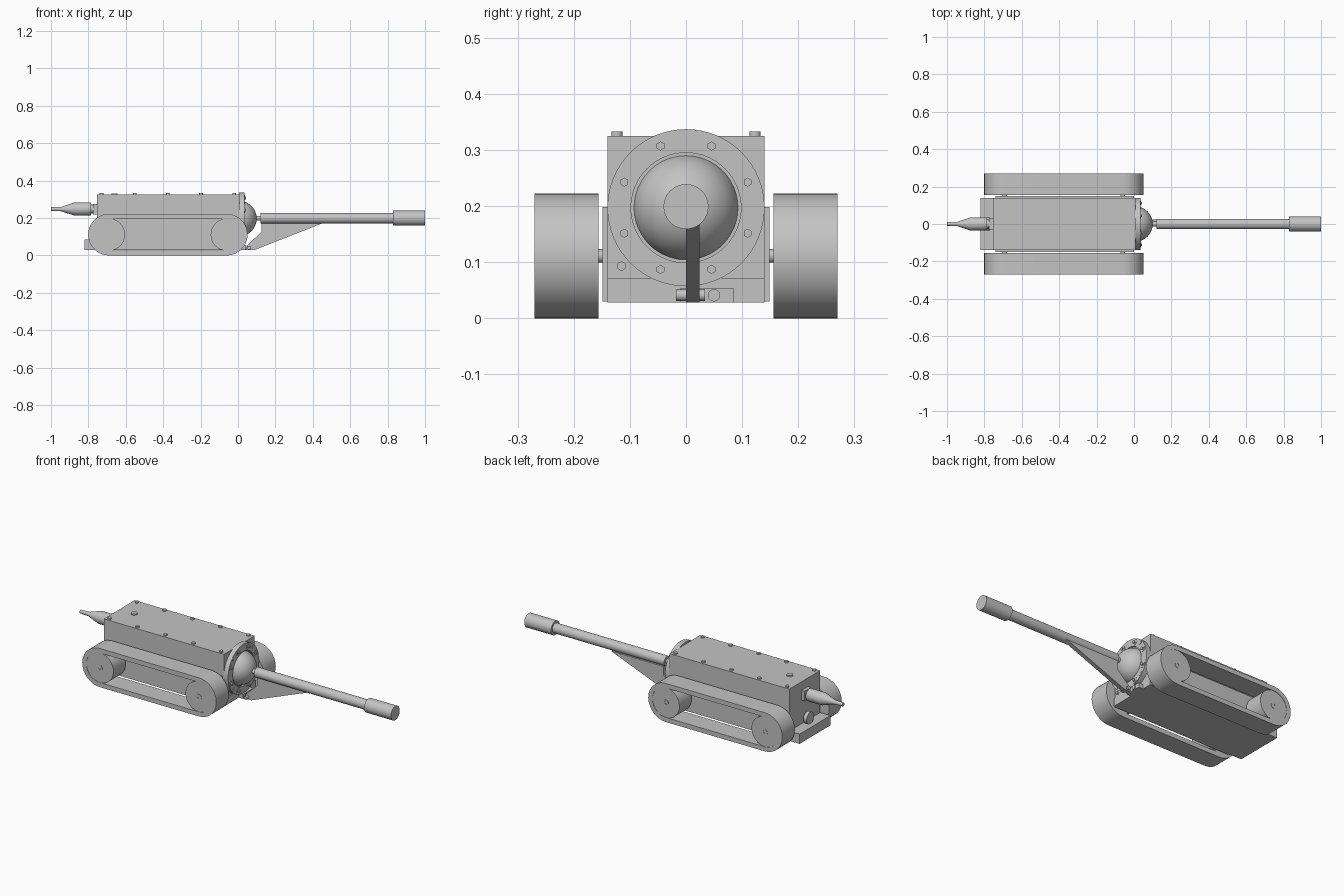
import bpy, bmesh, math
from mathutils import Matrix, Vector

cube = bpy.data.objects.get("Cube")
if cube:
    bpy.data.objects.remove(cube, do_unlink=True)

grey = bpy.data.materials.new("plain grey")
grey.use_nodes = True
grey.diffuse_color = (0.55, 0.55, 0.55, 1)
grey.node_tree.nodes["Principled BSDF"].inputs["Base Color"].default_value = grey.diffuse_color


def finish(name, bm):
    bmesh.ops.recalc_face_normals(bm, faces=bm.faces)
    mesh = bpy.data.meshes.new(name)
    bm.to_mesh(mesh)
    bm.free()
    mesh.materials.append(grey)
    ob = bpy.data.objects.new(name, mesh)
    bpy.context.collection.objects.link(ob)
    bpy.ops.object.select_all(action='DESELECT')
    ob.select_set(True)
    bpy.context.view_layer.objects.active = ob
    bpy.ops.object.shade_smooth_by_angle(angle=math.radians(35))
    return ob


def box(name, x, y, z):
    bm = bmesh.new()
    size = Matrix.Diagonal((x[1] - x[0], y[1] - y[0], z[1] - z[0], 1))
    mid = Matrix.Translation([sum(r) / 2 for r in (x, y, z)])
    bmesh.ops.create_cube(bm, size=1, matrix=mid @ size)
    return finish(name, bm)


def lathe(name, profile, origin, axis, n=32):
    """Revolve (distance along axis, radius) pairs around an axis through origin."""
    bm = bmesh.new()
    turn = Vector((0, 0, 1)).rotation_difference(Vector(axis)).to_matrix()
    rings = []
    for d, r in profile:
        ring = []
        for i in range(n):
            a = math.tau * i / n
            p = Vector((r * math.cos(a), r * math.sin(a), d))
            ring.append(bm.verts.new(Vector(origin) + turn @ p))
        rings.append(ring)
    for a, b in zip(rings, rings[1:]):
        for i in range(n):
            j = (i + 1) % n
            bm.faces.new((a[i], a[j], b[j], b[i]))
    bm.faces.new(rings[0])
    bm.faces.new(rings[-1])
    return finish(name, bm)


def rod(name, origin, axis, length, r, n=32):
    return lathe(name, [(0, r), (length, r)], origin, axis, n)


def stadium(r, z, n=20):
    """Rounded track outline around both wheel centres."""
    pts = []
    for cx, start in ((FRONT, -math.pi / 2), (REAR, math.pi / 2)):
        for i in range(n + 1):
            a = start + math.pi * i / n
            pts.append((cx + r * math.cos(a), z + r * math.sin(a)))
    return pts


def track_belt(name, y0, y1):
    bm = bmesh.new()
    loops = [[bm.verts.new((x, y, z)) for x, z in stadium(r, AXLE_Z)]
             for y, r in ((y0, 0.111), (y1, 0.111), (y1, 0.085), (y0, 0.085))]
    n = len(loops[0])
    for k in range(4):
        a, b = loops[k], loops[(k + 1) % 4]
        for i in range(n):
            j = (i + 1) % n
            bm.faces.new((a[i], a[j], b[j], b[i]))
    return finish(name, bm)


def plate(name, outline, y0, y1):
    """Extrude an x-z outline across y."""
    bm = bmesh.new()
    a, b = [[bm.verts.new((x, y, z)) for x, z in outline] for y in (y0, y1)]
    bm.faces.new(a)
    bm.faces.new(b)
    for i in range(len(a)):
        j = (i + 1) % len(a)
        bm.faces.new((a[i], a[j], b[j], b[i]))
    return finish(name, bm)


FRONT, REAR, AXLE_Z = -0.06, -0.69, 0.111
X, Y, Z = (1, 0, 0), (0, 1, 0), (0, 0, 1)

# Hull, lower tray and side plates
box("hull", (-0.755, 0.008), (-0.14, 0.14), (0.07, 0.325))
box("lower_tray", (-0.82, 0.012), (-0.14, 0.14), (0.028, 0.072))
for s, side in ((1, "back"), (-1, "front")):
    box(side + "_side_plate", (-0.74, 0.0), sorted((s * 0.139, s * 0.149)), (0.03, 0.198))
    # Tracks with wheels, hubs and axles
    lo, hi = sorted((s * 0.156, s * 0.27))
    track_belt(side + "_track_belt", lo, hi)
    for cx, end in ((FRONT, "fore"), (REAR, "aft")):
        tag = side + "_" + end
        rod(tag + "_wheel", (cx, s * 0.158, AXLE_Z), (0, s, 0), 0.11, 0.086, 48)
        rod(tag + "_axle", (cx, s * 0.13, AXLE_Z), (0, s, 0), 0.04, 0.012, 20)
        lathe(tag + "_hub", [(0, 0.016), (0.004, 0.016), (0.004, 0.009), (0.001, 0.009)],
              (cx, s * 0.266, AXLE_Z), (0, s, 0), 20)
    # Lid bolts
    for i in range(5):
        rod(side + "_lid_bolt", (-0.73 + i * 0.1775, s * 0.123, 0.32), Z, 0.013, 0.01, 16)
rod("lid_plug", (-0.66, 0, 0.32), Z, 0.012, 0.017, 24)

# Round mounting flange with its bolts
MID = 0.197
lathe("flange", [(0, 0.14), (0.03, 0.14), (0.03, 0.098), (0.02, 0.098)], (0.005, 0, MID), X, 64)
for k in range(8):
    a = math.tau * (k + 0.5) / 8
    y, z = 0.119 * math.cos(a), MID + 0.119 * math.sin(a)
    rod("flange_washer", (0.03, y, z), X, 0.007, 0.017, 20)
    rod("flange_bolt", (0.03, y, z), X, 0.013, 0.008, 6)
for k in range(4):
    a = math.tau * (k + 0.5) / 4
    rod("flange_pin", (0.03, 0.127 * math.cos(a), MID + 0.127 * math.sin(a)), X, 0.007, 0.011, 20)

# Ball joint, neck and long arm
bm = bmesh.new()
bmesh.ops.create_uvsphere(bm, u_segments=40, v_segments=24, radius=0.095,
                          matrix=Matrix.Translation((0.005, 0, MID)))
finish("ball", bm)
rod("neck", (0.08, 0, MID + 0.002), X, 0.06, 0.013)
lathe("arm", [(0, 0.028), (0.71, 0.028), (0.71, 0.04), (0.88, 0.04)], (0.12, 0, 0.199), X, 40)

# Brace under the arm and its bracket
plate("arm_brace", [(0.04, 0.028), (0.085, 0.028), (0.46, 0.175), (0.125, 0.175),
                    (0.125, 0.125), (0.05, 0.055)], 0.0, 0.024)
box("brace_bracket", (0.0, 0.04), (-0.01, 0.085), (0.028, 0.054))
rod("bracket_pin", (0.06, -0.018, 0.041), Y, 0.052, 0.01, 20)
rod("bracket_stud", (0.035, 0.05, 0.041), X, 0.01, 0.011, 20)
rod("drain_plug", (0.005, -0.115, 0.093), X, 0.012, 0.008, 20)

# Rear cable connector, ledge and towing eye
lathe("cable_connector", [(0, 0.023), (0.035, 0.023), (0.035, 0.035), (0.125, 0.035), (0.195, 0.012),
                          (0.25, 0.01)], (-0.75, 0, 0.248), (-1, 0, 0))
box("connector_base", (-0.775, -0.75), (-0.03, 0.03), (0.22, 0.276))
box("rear_ledge", (-0.82, -0.75), (-0.14, 0.14), (0.07, 0.084))
lathe("towing_eye", [(0.0, 0.034), (0.02, 0.034), (0.02, 0.019), (0.0, 0.019), (0.0, 0.02)],
      (-0.79, 0, 0.115), X, 28)
